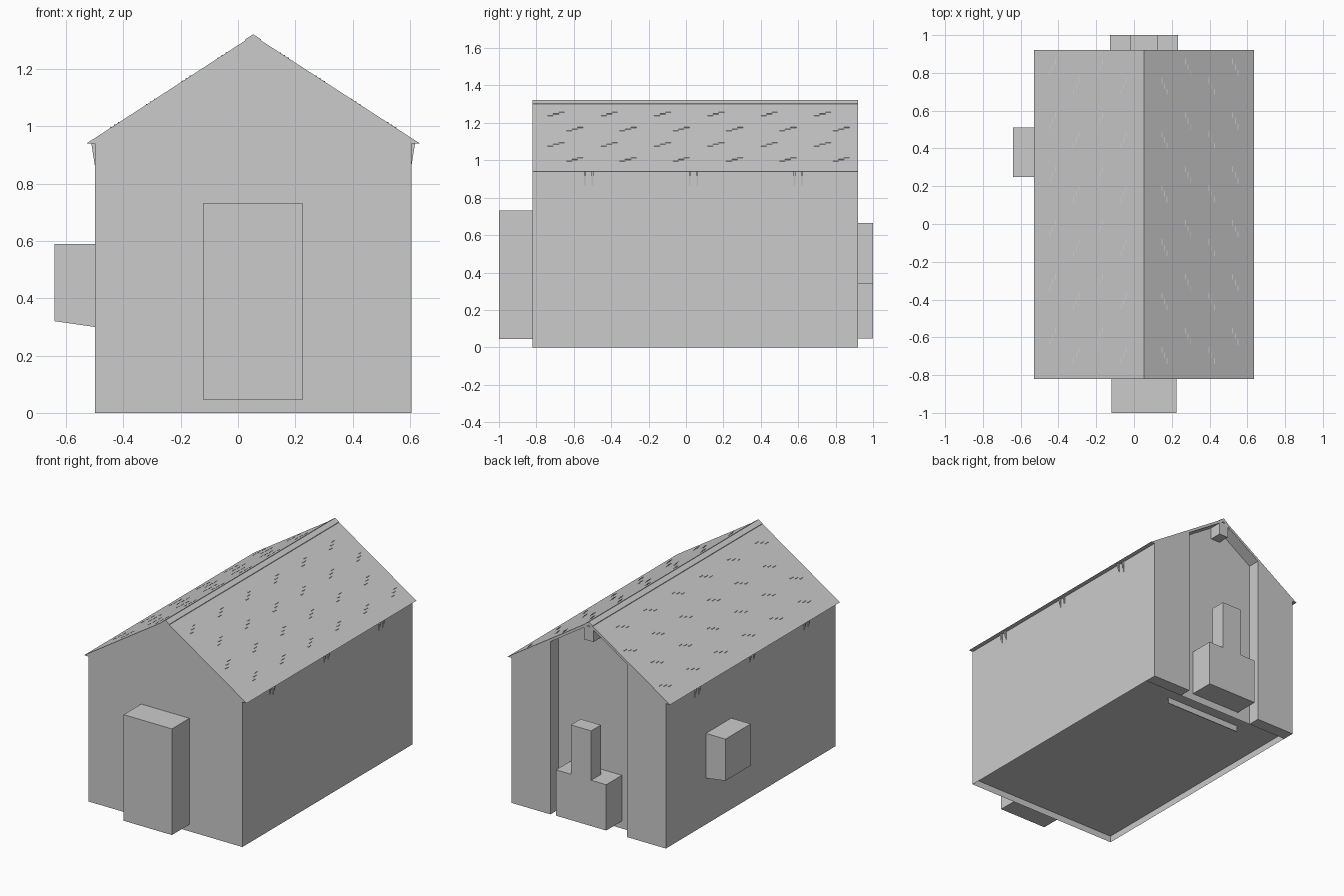
import bpy, bmesh

if "Cube" in bpy.data.objects:
    bpy.data.objects.remove(bpy.data.objects["Cube"])

CX = 0.053            # ridge line in x
Y0, Y1, YR = -0.82, 0.92, 0.84   # front wall, back wall, recessed back wall
HALF, EAVE = 0.553, 0.583        # half widths of walls and roof
ZE, ZR = 0.94, 1.318             # eave and ridge heights
SLOPE = (ZR - ZE) / EAVE

grey = bpy.data.materials.new("plain grey")
grey.diffuse_color = (0.6, 0.6, 0.6, 1)
grey.use_nodes = True
grey.node_tree.nodes["Principled BSDF"].inputs["Base Color"].default_value = grey.diffuse_color


def finish(name, bm):
    bmesh.ops.recalc_face_normals(bm, faces=bm.faces)
    me = bpy.data.meshes.new(name)
    bm.to_mesh(me)
    bm.free()
    me.materials.append(grey)
    ob = bpy.data.objects.new(name, me)
    bpy.context.collection.objects.link(ob)
    return ob


def add_prism(bm, pts, y0, y1):
    """Extrude an (x, z) profile along y."""
    face = bm.faces.new([bm.verts.new((x, y0, z)) for x, z in pts])
    res = bmesh.ops.extrude_face_region(bm, geom=[face])
    vs = [g for g in res["geom"] if isinstance(g, bmesh.types.BMVert)]
    bmesh.ops.translate(bm, verts=vs, vec=(0, y1 - y0, 0))


def prism(name, pts, y0, y1):
    bm = bmesh.new()
    add_prism(bm, pts, y0, y1)
    return finish(name, bm)


def box(name, x0, x1, y0, y1, z0, z1):
    return prism(name, [(x0, z0), (x1, z0), (x1, z1), (x0, z1)], y0, y1)


def roof_z(x):
    return ZR - SLOPE * abs(x - CX)


def under_z(x):
    return roof_z(x) - (EAVE - HALF) * SLOPE


# main body with a raised floor inside a thin foundation rim
xl, xr = CX - HALF, CX + HALF
bm = bmesh.new()
add_prism(bm, [(xl, 0), (xr, 0), (xr, ZE), (CX, under_z(CX)), (xl, ZE)], Y0, YR)
bmesh.ops.recalc_face_normals(bm, faces=bm.faces)
bottom = min(bm.faces, key=lambda f: f.calc_center_median().z)
bmesh.ops.inset_region(bm, faces=[bottom], thickness=0.005)
bmesh.ops.translate(bm, verts=list(bottom.verts), vec=(0, 0, 0.04))
finish("walls", bm)

# piers either side of the back recess
for side, label in ((-1, "left"), (1, "right")):
    a, b = CX + side * 0.275, CX + side * HALF
    prism("back_pier_" + label, [(a, 0), (b, 0), (b, ZE), (a, under_z(a))], YR, Y1)

# roof, both slopes in one folded slab
prism("roof", [(CX - EAVE, ZE), (xl, ZE), (CX, under_z(CX)), (xr, ZE),
               (CX + EAVE, ZE), (CX, ZR)], Y0, Y1)

# ridge cap
w, t = 0.028, 0.004
prism("ridge_cap", [(CX - w, roof_z(CX - w) - t), (CX - w, roof_z(CX - w) + t),
                    (CX, ZR + t), (CX + w, roof_z(CX + w) + t),
                    (CX + w, roof_z(CX + w) - t), (CX, ZR - t)], Y0, Y1)

# scattered raised shingle edges
bm = bmesh.new()
for side in (-1, 1):
    for row in range(4):
        for col in range(6):
            d = 0.12 + 0.125 * row
            y = Y0 + 0.12 + 0.285 * col + (0.06 if row % 2 else -0.04)
            for k in range(3):
                dk, yk = d - 0.014 * k, y + 0.03 * k
                a, b = CX + side * dk, CX + side * (dk + 0.005)
                add_prism(bm, [(a, roof_z(a) - 0.002), (b, roof_z(b) - 0.002),
                               (b, roof_z(b) + 0.003), (a, roof_z(a) + 0.001)],
                          yk, yk + 0.03)
finish("shingle_edges", bm)

# pairs of small brackets under the eaves
bm = bmesh.new()
for side in (-1, 1):
    for yc in (-0.52, 0.04, 0.60):
        for dy in (-0.02, 0.02):
            x = CX + side * HALF
            add_prism(bm, [(x, 0.865), (x, ZE), (x + side * 0.012, ZE)],
                      yc + dy - 0.005, yc + dy + 0.005)
finish("eave_brackets", bm)

# ridge beam end showing in the recess
box("ridge_beam", 0.02, 0.086, YR, Y1, 1.2, 1.29)

# front door block
box("door_block", -0.12, 0.226, -1.0, Y0, 0.045, 0.733)

# window box on the left wall with a sloping underside
prism("side_window_box", [(xl, 0.30), (xl, 0.59), (-0.64, 0.59), (-0.64, 0.32)],
      0.25, 0.51)

# fireplace base and flue
box("fireplace_base", -0.128, 0.232, YR, 1.0, 0.048, 0.345)
box("fireplace_flue", -0.02, 0.126, 0.90, 1.0, 0.345, 0.665)

# low skirt beneath the hearth
box("hearth_skirt", CX - 0.275, CX + 0.275, 0.715, 0.72, 0, 0.042)
